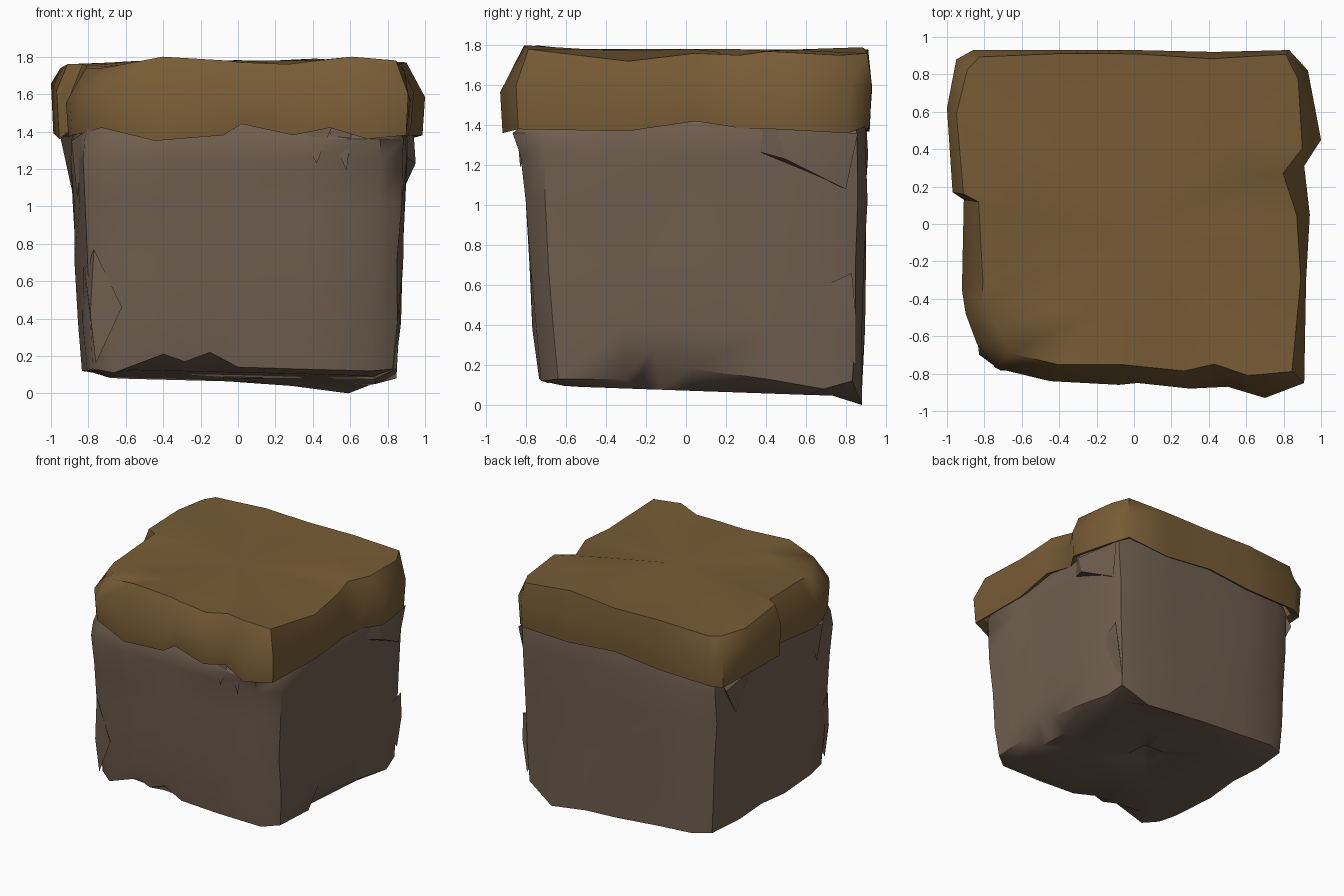
import bpy, bmesh, math, random

random.seed(4)

# Cap plan, counter-clockwise: x, y, top inset, top z, lower edge z
CAP = [
    (-.90, -.48, .10, 1.74, 1.38), (-.84, -.64, .14, 1.74, 1.39), (-.74, -.77, .11, 1.75, 1.42),
    (-.45, -.84, .10, 1.80, 1.35), (-.08, -.86, .11, 1.78, 1.38), (.02, -.85, .09, 1.77, 1.44),
    (.30, -.88, .10, 1.76, 1.38), (.50, -.87, .14, 1.78, 1.42), (.70, -.93, .15, 1.80, 1.36),
    (.91, -.85, .09, 1.78, 1.38), (.92, -.30, .03, 1.72, 1.37), (.94, .05, .07, 1.76, 1.42),
    (.91, .31, .12, 1.75, 1.38), (1.0, .45, .11, 1.77, 1.38), (.93, .82, .07, 1.75, 1.36),
    (.83, .93, .03, 1.76, 1.40), (.43, .92, .04, 1.79, 1.38), (.00, .93, .02, 1.77, 1.42),
    (-.40, .93, .02, 1.78, 1.38), (-.86, .93, .05, 1.76, 1.37), (-.95, .88, .08, 1.75, 1.36),
    (-1.0, .62, .06, 1.74, 1.39), (-.97, .17, .06, 1.76, 1.36), (-.91, .13, .08, 1.76, 1.41),
    (-.92, -.35, .12, 1.75, 1.37)]

# Body plan, counter-clockwise: x, y, lower edge z
BODY = [
    (-.85, -.50, .12), (-.82, -.68, .13), (-.70, -.76, .11), (-.42, -.78, .21), (-.30, -.785, .17),
    (-.16, -.79, .22), (0, -.79, .14), (.35, -.80, .13), (.75, -.79, .12), (.87, -.70, .13),
    (.89, -.35, .13), (.88, -.20, .28), (.89, 0, .18), (.89, .40, .13), (.89, .70, .08),
    (.86, .85, .12), (.62, .90, .0), (.30, .89, .04), (0, .90, .06), (-.40, .89, .09),
    (-.70, .89, .11), (-.84, .82, .12), (-.88, .50, .13), (-.87, .20, .14), (-.88, -.10, .12)]


def material(name, rgb):
    m = bpy.data.materials.new(name)
    m.diffuse_color = (*rgb, 1)
    return m


def finish(bm, name, mat, angle):
    bmesh.ops.recalc_face_normals(bm, faces=bm.faces)
    me = bpy.data.meshes.new(name)
    bm.to_mesh(me)
    bm.free()
    me.materials.append(mat)
    ob = bpy.data.objects.new(name, me)
    bpy.context.collection.objects.link(ob)
    bpy.ops.object.select_all(action='DESELECT')
    ob.select_set(True)
    bpy.context.view_layer.objects.active = ob
    bpy.ops.object.shade_smooth_by_angle(angle=math.radians(angle))
    return ob


def loft(name, rings, mat, angle, low=None, high=None):
    """Skin equal-length rings; close an end with a fan where a tip is given."""
    bm = bmesh.new()
    vs = [[bm.verts.new(p) for p in r] for r in rings]
    n = len(vs[0])
    for a, b in zip(vs, vs[1:]):
        for i in range(n):
            j = (i + 1) % n
            bm.faces.new((a[i], a[j], b[j], b[i]))
    for ring, tip in ((vs[0], low), (vs[-1], high)):
        if tip:
            c = bm.verts.new(tip)
            for i in range(n):
                bm.faces.new((ring[i], ring[(i + 1) % n], c))
    return finish(bm, name, mat, angle)


def inset(x, y, d):
    k = 1 - d / math.hypot(x, y)
    return x * k, y * k


def under(x, y):
    """Height of the tilted underside."""
    return .09 - .025 * x - .035 * y


def body_ring(scale, z=None, jitter=.0, cy=.5, flare=0):
    pts = []
    for x, y, zb in BODY:
        px = .03 + (x - .03) * scale + random.uniform(-jitter, jitter)
        py = cy + (y - cy) * scale + random.uniform(-jitter, jitter)
        if x > .7 and y < -.75:                     # front right corner leans out
            py -= flare
        h = zb if z == 'edge' else under(px, py) if z is None else z
        pts.append((px, py, h))
    return pts


def chunk(name, pts, mat):
    bm = bmesh.new()
    for p in pts:
        bm.verts.new(p)
    bmesh.ops.convex_hull(bm, input=bm.verts)
    return finish(bm, name, mat, 20)


earth = material("earth", (.165, .115, .08))
crust = material("crust", (.185, .107, .036))

# Earth block with a slight flare towards the top and an uneven underside
rings = [body_ring(.12, cy=.2), body_ring(.45, cy=.2), body_ring(.82, cy=.2), body_ring(.95, 'edge')]
rings += [body_ring(s, z, .01, flare=f) for s, z, f in
          ((.97, .38, 0), (.985, .70, 0), (1.0, 1.02, .01), (1.01, 1.25, .03), (1.01, 1.36, .06))]
rings.append(body_ring(.97, 1.46))
loft("earth_block", rings, earth, 45, low=(.06, .2, .17))

# Overhanging crust: tucked lower lip, bulging side, rolled top edge
lip = [(*inset(x, y, .08), zb + .03) for x, y, d, zt, zb in CAP]
edge = [(*inset(x, y, .015), zb) for x, y, d, zt, zb in CAP]
side = [(x, y, (1.64 if x < -.94 else 1.58) + random.uniform(-.03, .03)) for x, y, d, zt, zb in CAP]
rim = [(*inset(x, y, d), zt) for x, y, d, zt, zb in CAP]
top = [(x * .6, y * .6, 1.77 + random.uniform(-.008, .012)) for x, y, d, zt, zb in CAP]
loft("crust_cap", [lip, edge, side, rim, top], crust, 50, high=(0, 0, 1.78))

# Broken flakes standing out from the block
flakes = {
    "flake_front_left": [(-.82, -.60, .66), (-.77, -.71, .77), (-.62, -.75, .46), (-.79, -.70, .42),
                         (-.76, -.69, .16), (-.76, -.55, .4)],
    "flake_front_drip_a": [(.33, -.80, 1.40), (.50, -.84, 1.42), (.42, -.825, 1.23), (.42, -.76, 1.4)],
    "flake_front_drip_b": [(.48, -.82, 1.42), (.61, -.85, 1.42), (.58, -.83, 1.19), (.55, -.76, 1.4)],
    "flake_right_slab": [(.87, .31, 1.38), (.89, .36, 1.27), (.90, .70, 1.17), (.88, .80, 1.08),
                         (.94, .45, 1.38), (.95, .5, 1.23), (.90, .86, 1.36), (.8, .6, 1.3)],
    "flake_right_low": [(.86, .52, .52), (.88, .83, .66), (.83, .85, .2), (.87, .85, .45), (.75, .7, .4)],
    "flake_left_top": [(-.88, .3, 1.38), (-.95, .55, 1.37), (-.92, .8, 1.30), (-.86, .8, 1.38),
                       (-.88, .62, 1.05), (-.8, .6, 1.3)],
    "flake_left_front": [(-.82, -.6, 1.40), (-.89, -.48, 1.35), (-.87, -.3, 1.38), (-.86, -.45, 1.05),
                         (-.78, -.45, 1.3)],
}
for name, pts in flakes.items():
    chunk(name, pts, earth)
